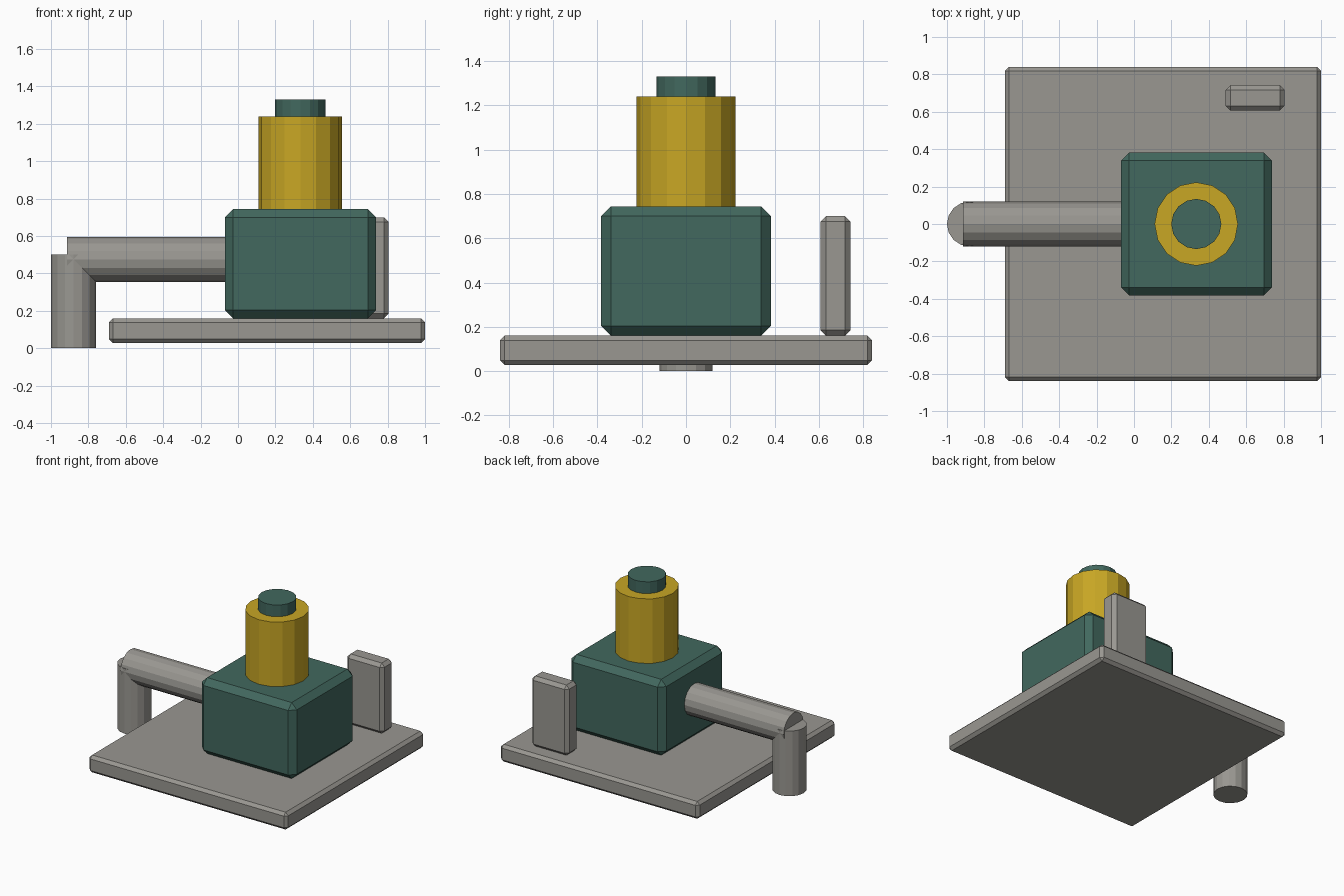
import bpy
import math

cube = bpy.data.objects.get("Cube")
if cube:
    bpy.data.objects.remove(cube, do_unlink=True)


def make_material(name, rgb):
    mat = bpy.data.materials.new(name)
    mat.use_nodes = True
    mat.diffuse_color = (*rgb, 1)
    mat.node_tree.nodes["Principled BSDF"].inputs["Base Color"].default_value = (*rgb, 1)
    return mat


grey = make_material("warm grey", (0.32, 0.31, 0.285))
green = make_material("dark green", (0.054, 0.138, 0.112))
yellow = make_material("mustard yellow", (0.58, 0.385, 0.018))


def box(name, low, high, bevel, mat):
    """Chamfered box between two corners."""
    centre = [(a + b) / 2 for a, b in zip(low, high)]
    bpy.ops.mesh.primitive_cube_add(size=1, location=centre)
    obj = bpy.context.object
    obj.name = name
    obj.scale = [b - a for a, b in zip(low, high)]
    bpy.ops.object.transform_apply(location=False, rotation=False, scale=True)
    mod = obj.modifiers.new("chamfer", 'BEVEL')
    mod.width = bevel
    mod.segments = 1
    obj.data.materials.append(mat)
    return obj


def cylinder(name, centre, radius, length, mat, tilt=0):
    """Sixteen-sided flat-shaded cylinder, tilted about y."""
    bpy.ops.mesh.primitive_cylinder_add(vertices=16, radius=radius, depth=length,
                                        location=centre, rotation=(0, tilt, 0))
    obj = bpy.context.object
    obj.name = name
    obj.data.materials.append(mat)
    return obj


# Base slab, main housing and upright panel
box("base_plate", (-0.69, -0.84, 0.027), (1.0, 0.84, 0.16), 0.022, grey)
box("housing", (-0.07, -0.383, 0.16), (0.738, 0.383, 0.744), 0.044, green)
box("control_panel", (0.49, 0.607, 0.16), (0.805, 0.742, 0.70), 0.025, grey)

# Motor with its cap
cylinder("motor", (0.333, 0, 0.99), 0.223, 0.50, yellow)
cylinder("motor_cap", (0.333, 0, 1.275), 0.134, 0.11, green)

# Pipe leaving the housing and dropping to the ground
cylinder("pipe_horizontal", (-0.4575, 0, 0.475), 0.12, 0.915, grey, math.pi / 2)
cylinder("pipe_vertical", (-0.88, 0, 0.25), 0.12, 0.50, grey)
